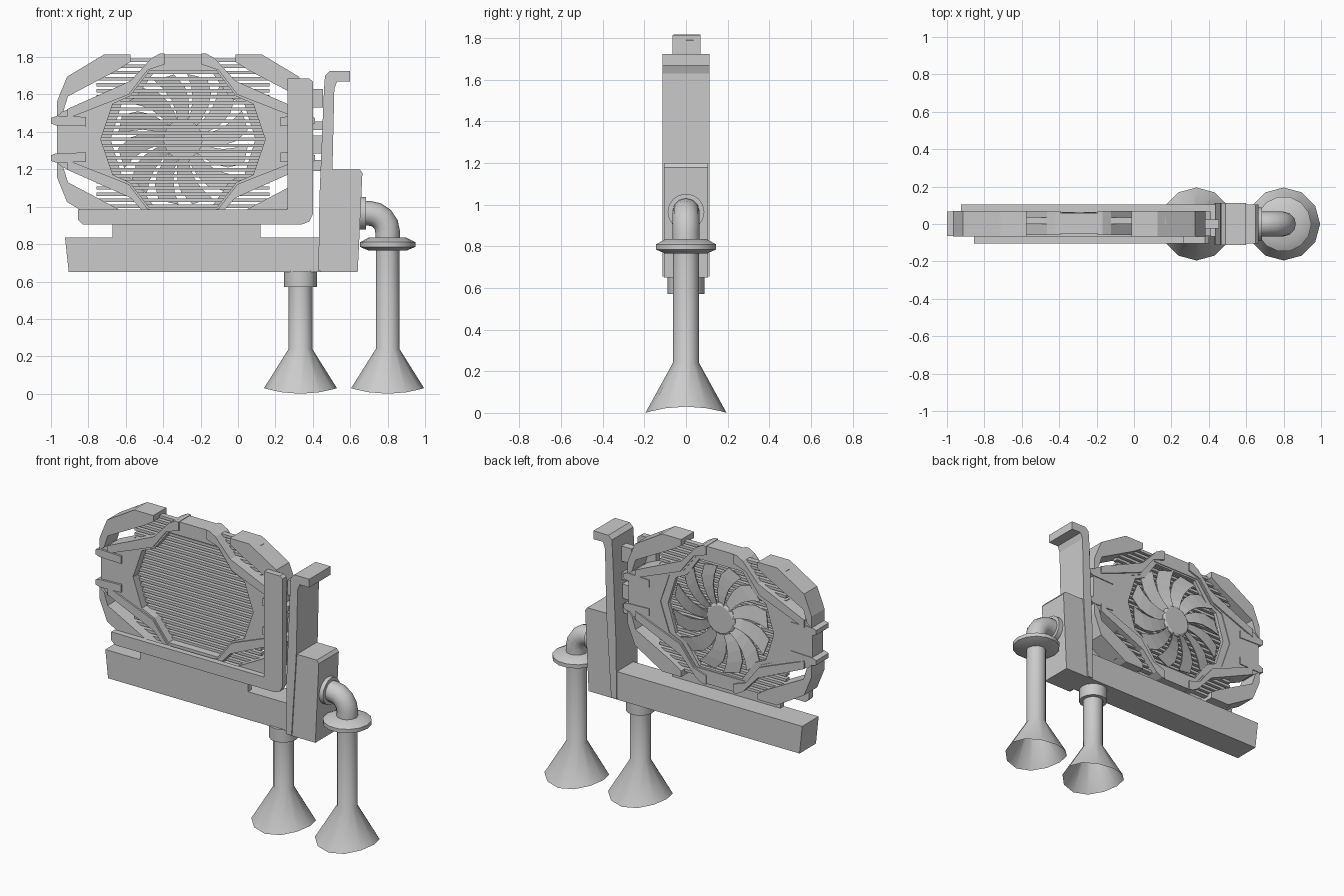
import bpy, bmesh, math
from mathutils import Vector

if "Cube" in bpy.data.objects:
    bpy.data.objects.remove(bpy.data.objects["Cube"])

CX, CZ = -0.294, 1.36          # fan centre
scene = bpy.context.scene.collection


def finish(bm, name, loc=(0, 0, 0), smooth=False):
    bmesh.ops.recalc_face_normals(bm, faces=bm.faces)
    me = bpy.data.meshes.new(name)
    bm.to_mesh(me)
    bm.free()
    ob = bpy.data.objects.new(name, me)
    ob.location = loc
    scene.objects.link(ob)
    if smooth:
        bpy.ops.object.select_all(action='DESELECT')
        ob.select_set(True)
        bpy.context.view_layer.objects.active = ob
        bpy.ops.object.shade_smooth_by_angle(angle=math.radians(31))
    return ob


def add_prism(bm, pts, y0, y1, seams=False):
    """Extrude an x-z profile along y; seams=True leaves mirror planes open."""
    a = [bm.verts.new((x, y0, z)) for x, z in pts]
    b = [bm.verts.new((x, y1, z)) for x, z in pts]
    bm.faces.new(a)
    bm.faces.new(b[::-1])
    for i in range(len(pts)):
        j = (i + 1) % len(pts)
        if seams and any(abs(pts[i][k]) + abs(pts[j][k]) < 1e-6 for k in (0, 1)):
            continue
        bm.faces.new((a[i], b[i], b[j], a[j]))


def prism(name, pts, y0, y1):
    bm = bmesh.new()
    add_prism(bm, pts, y0, y1)
    return finish(bm, name)


def rect(x0, x1, z0, z1):
    return [(x0, z0), (x1, z0), (x1, z1), (x0, z1)]


def mirrored(name, pts, y0, y1):
    """Quarter profile around the fan centre, mirrored in x and z."""
    bm = bmesh.new()
    add_prism(bm, pts, y0, y1, True)
    ob = finish(bm, name, (CX, 0, CZ))
    m = ob.modifiers.new("four_way", 'MIRROR')
    m.use_axis = (True, False, True)
    m.merge_threshold = 0.0005
    return ob


def lathe(name, prof, loc, n=12, rot=None, wave=0.0):
    """Revolve (radius, z) points; wave makes the first ring saddle shaped."""
    bm = bmesh.new()
    rings = []
    for k, (r, z) in enumerate(prof):
        ring = []
        for i in range(n):
            t = 2 * math.pi * i / n
            dz = wave * math.cos(t) ** 2 if k == 0 else 0
            ring.append(bm.verts.new((r * math.cos(t), r * math.sin(t), z + dz)))
        rings.append(ring)
    for p, q in zip(rings, rings[1:]):
        for i in range(n):
            j = (i + 1) % n
            bm.faces.new((p[i], p[j], q[j], q[i]))
    if not wave:
        bm.faces.new(rings[0][::-1])
        bm.faces.new(rings[-1])
    ob = finish(bm, name, loc, True)
    if rot:
        ob.rotation_euler = rot
    return ob


# base bar, right end block and tall bent bracket
prism("base_bar", [(-.905, .65), (.45, .65), (.45, .835), (-.925, .835)], -.067, .105)
prism("end_block", [(.44, .65), (.64, .65), (.665, 1.18), (.65, 1.2), (.48, 1.2)], -.105, .105)
prism("bracket", [(.43, .655), (.47, .655), (.505, 1.2), (.515, 1.63), (.53, 1.67), (.6, 1.67),
                  (.6, 1.725), (.49, 1.725), (.465, 1.7), (.46, 1.63), (.435, 1.04)], -.112, .112)

# front corner plate and the edge connector below it
prism("corner_plate", [(-.855, .985), (-.855, .93), (-.83, .905), (.34, .905), (.38, .92), (.4, .96),
                       (.4, 1.67), (.38, 1.685), (.265, 1.685), (.265, .985)], -.105, -.066)
prism("edge_connector", rect(-.67, .12, .83, .92), -.067, -.03)

# ports between the card and the bracket
for i, (z0, z1) in enumerate([(1.53, 1.63), (1.41, 1.455), (1.285, 1.38), (1.19, 1.25)]):
    prism(f"port_{i + 1}", rect(.38, .455, z0, z1), -.025, .025)

# shroud: centre frame, raised arms, corner blocks and side teeth
window = [(.44, 0), (.375, .19), (.285, .23), (.18, .365), (0, .365)]
outer = [(0, .455), (.125, .455), (.17, .43), (.28, .31), (.64, .15), (.675, .13), (.675, 0)]
mirrored("shroud_frame", outer + window, -.05, .06)
inner = [(u * .88, v * .97) for u, v in window]
mirrored("shroud_fan_ring", [(0, .4), (.2, .4), (.3, .27), (.5, .18), (.5, 0)] + inner, .03, .055)
mirrored("shroud_arms", [(.125, .458), (.17, .433), (.28, .313), (.62, .162), (.62, .11),
                         (.39, .2), (.29, .24), (.19, .37), (.1, .4), (.1, .458)], -.06, .07)
mirrored("shroud_corners", [(.28, .455), (.42, .455), (.62, .335), (.675, .2), (.675, .12), (.64, .15),
                            (.615, .23), (.35, .37), (.28, .415)], -.066, .07)
mirrored("side_teeth", [(.52, .12), (.675, .125), (.706, .115), (.706, .085), (.68, .075), (.52, .07)],
         -.064, .066)

# horizontal cooling fins
bm = bmesh.new()
for i in range(-13, 14):
    z = i * .0325
    add_prism(bm, rect(-.463, .463, z - .009, z + .009), 0, .035)
finish(bm, "cooling_fins", (CX, 0, CZ))

# fan: hub and swept blades
lathe("fan_hub", [(.105, 0), (.105, .025), (.09, .034)], (CX, .03, CZ), 20, (-math.pi / 2, 0, 0))
bm = bmesh.new()
N = 12
for k in range(N):
    base = 2 * math.pi * k / N
    lo, hi = [], []
    for s in range(5):
        f = s / 4
        r = .09 + .26 * f
        sweep = base + .3 * f * f
        half = (.05 + .085 * f if s < 4 else .11) / 2 / r
        for t, row, y in ((sweep - half, lo, .038), (sweep + half, hi, .056)):
            x, z = r * math.cos(t), r * math.sin(t)
            row.append((bm.verts.new((x, y, z)), bm.verts.new((x, y + .006, z))))
    for s in range(4):
        for e in (0, 1):
            bm.faces.new((lo[s][e], lo[s + 1][e], hi[s + 1][e], hi[s][e]))
        for row in (lo, hi):
            bm.faces.new((row[s][0], row[s][1], row[s + 1][1], row[s + 1][0]))
    bm.faces.new((lo[4][0], lo[4][1], hi[4][1], hi[4][0]))
finish(bm, "fan_blades", (CX, 0, CZ))

# legs: hollow flared foot and tube
for name, x, top in (("inner_leg", .334, .6), ("outer_leg", .80, .8)):
    lathe(name, [(.195, 0), (.063, .24), (.063, top)], (x, 0, 0), 12, wave=.03)
lathe("inner_leg_collar", [(.088, .57), (.088, .655)], (.334, 0, 0), 16)
lathe("outer_leg_flange", [(.1, .765), (.148, .785), (.148, .81), (.1, .835)], (.80, 0, 0), 14)
lathe("elbow_collar", [(.088, 0), (.088, .035)], (.65, 0, .965), 16, (0, math.pi / 2, 0))

# elbow pipe swept along a quarter bend
path = [Vector((.66, 0, .965))]
for i in range(5):
    t = math.pi / 2 * (1 - i / 4)
    path.append(Vector((.70 + .10 * math.cos(t), 0, .865 + .10 * math.sin(t))))
path.append(Vector((.80, 0, .80)))
cu = bpy.data.curves.new("elbow_pipe", 'CURVE')
cu.dimensions = '3D'
cu.bevel_depth = .066
cu.bevel_resolution = 4
sp = cu.splines.new('POLY')
sp.points.add(len(path) - 1)
for p, co in zip(sp.points, path):
    p.co = (*co, 1)
scene.objects.link(bpy.data.objects.new("elbow_pipe", cu))
